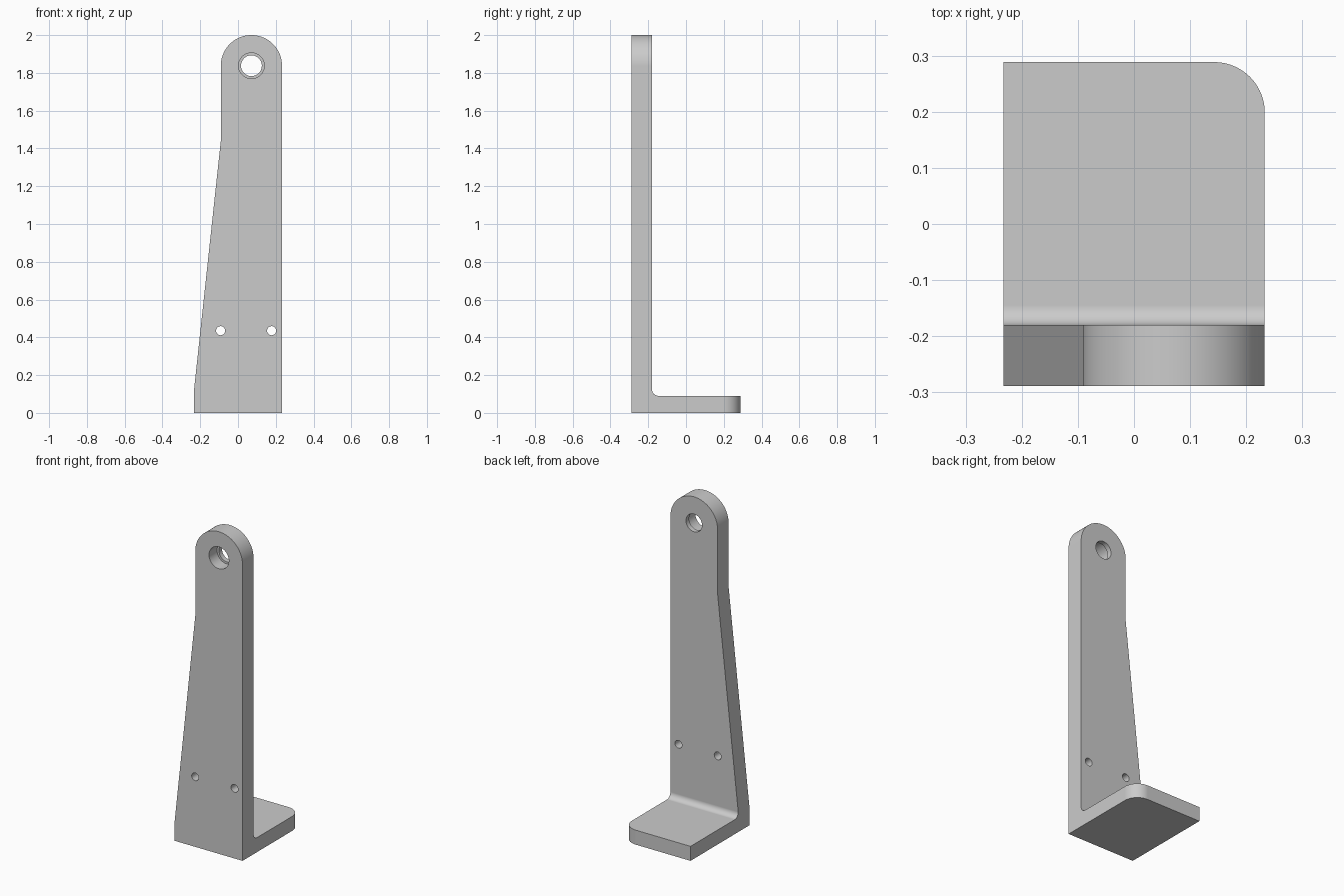
import bpy
import bmesh
import math

cube = bpy.data.objects.get("Cube")
if cube:
    bpy.data.objects.remove(cube, do_unlink=True)

HALF_W, HALF_D = 0.233, 0.2885     # half width and half depth
PLATE_BACK, FOOT_TOP = -0.18, 0.09
FILLET, CORNER = 0.035, 0.09
EYE_X, EYE_Z, EYE_R = 0.071, 1.838, 0.162

steel = bpy.data.materials.new("plain grey metal")
steel.use_nodes = True
grey = (0.6, 0.6, 0.6, 1)
steel.diffuse_color = grey
steel.node_tree.nodes["Principled BSDF"].inputs["Base Color"].default_value = grey


def arc(cx, cy, r, start, end, steps):
    """Points on an arc, angles in degrees."""
    angles = [math.radians(start + (end - start) * i / steps) for i in range(steps + 1)]
    return [(cx + r * math.cos(a), cy + r * math.sin(a)) for a in angles]


def prism(name, points, axis, low, high):
    """Extrude a 2D outline along the x, y or z axis."""
    place = {"x": lambda u, v, w: (w, u, v),
             "y": lambda u, v, w: (u, w, v),
             "z": lambda u, v, w: (u, v, w)}[axis]
    bm = bmesh.new()
    rings = [[bm.verts.new(place(u, v, w)) for u, v in points] for w in (low, high)]
    for ring in rings:
        bm.faces.new(ring)
    for i in range(len(points)):
        j = (i + 1) % len(points)
        bm.faces.new((rings[0][i], rings[0][j], rings[1][j], rings[1][i]))
    bmesh.ops.recalc_face_normals(bm, faces=bm.faces)
    mesh = bpy.data.meshes.new(name)
    bm.to_mesh(mesh)
    bm.free()
    mesh.materials.append(steel)
    obj = bpy.data.objects.new(name, mesh)
    bpy.context.collection.objects.link(obj)
    return obj


def carve(target, cutter, operation="DIFFERENCE"):
    """Apply a boolean and discard the cutter."""
    cutter.hide_render = True
    mod = target.modifiers.new("carve", "BOOLEAN")
    mod.operation, mod.solver, mod.object = operation, "EXACT", cutter
    bpy.ops.object.select_all(action="DESELECT")
    bpy.context.view_layer.objects.active = target
    target.select_set(True)
    bpy.ops.object.modifier_apply(modifier=mod.name)
    bpy.data.objects.remove(cutter, do_unlink=True)


def hole(name, x, z, r, low, high):
    return prism(name, arc(x, z, r, 0, 360, 96)[:-1], "y", low, high)


# L-shaped side section with the inner fillet
section = [(-HALF_D, 0), (HALF_D, 0), (HALF_D, FOOT_TOP)]
section += arc(PLATE_BACK + FILLET, FOOT_TOP + FILLET, FILLET, 270, 180, 24)
section += [(PLATE_BACK, 2.1), (-HALF_D, 2.1)]
bracket = prism("angle_bracket", section, "x", -0.4, 0.4)

# Front outline: tapered left edge and rounded top
outline = [(-HALF_W, -0.1), (HALF_W, -0.1)]
outline += arc(EYE_X, EYE_Z, EYE_R, 0, 180, 64)
outline += [(EYE_X - EYE_R, 1.44), (-HALF_W, 0.12)]
carve(bracket, prism("outline_cutter", outline, "y", -0.5, 0.5), "INTERSECT")

# Rounded rear corner of the foot
corner = arc(HALF_W - CORNER, HALF_D - CORNER, CORNER, 0, 90, 32)
corner += [(HALF_W - CORNER, 0.4), (0.4, 0.4), (0.4, HALF_D - CORNER)]
carve(bracket, prism("corner_cutter", corner, "z", -0.1, 0.2))

# Stepped eye hole and two small mounting holes
carve(bracket, hole("eye_cutter", EYE_X, EYE_Z, 0.055, -0.4, 0))
carve(bracket, hole("counterbore_cutter", EYE_X, EYE_Z, 0.068, -0.4, -0.21))
for x in (-0.092, 0.178):
    carve(bracket, hole("mount_cutter", x, 0.435, 0.024, -0.4, 0))

# Smooth curved walls, crisp edges
bpy.ops.object.shade_smooth_by_angle(angle=math.radians(5))
weighted = bracket.modifiers.new("even shading", "WEIGHTED_NORMAL")
weighted.keep_sharp = True
